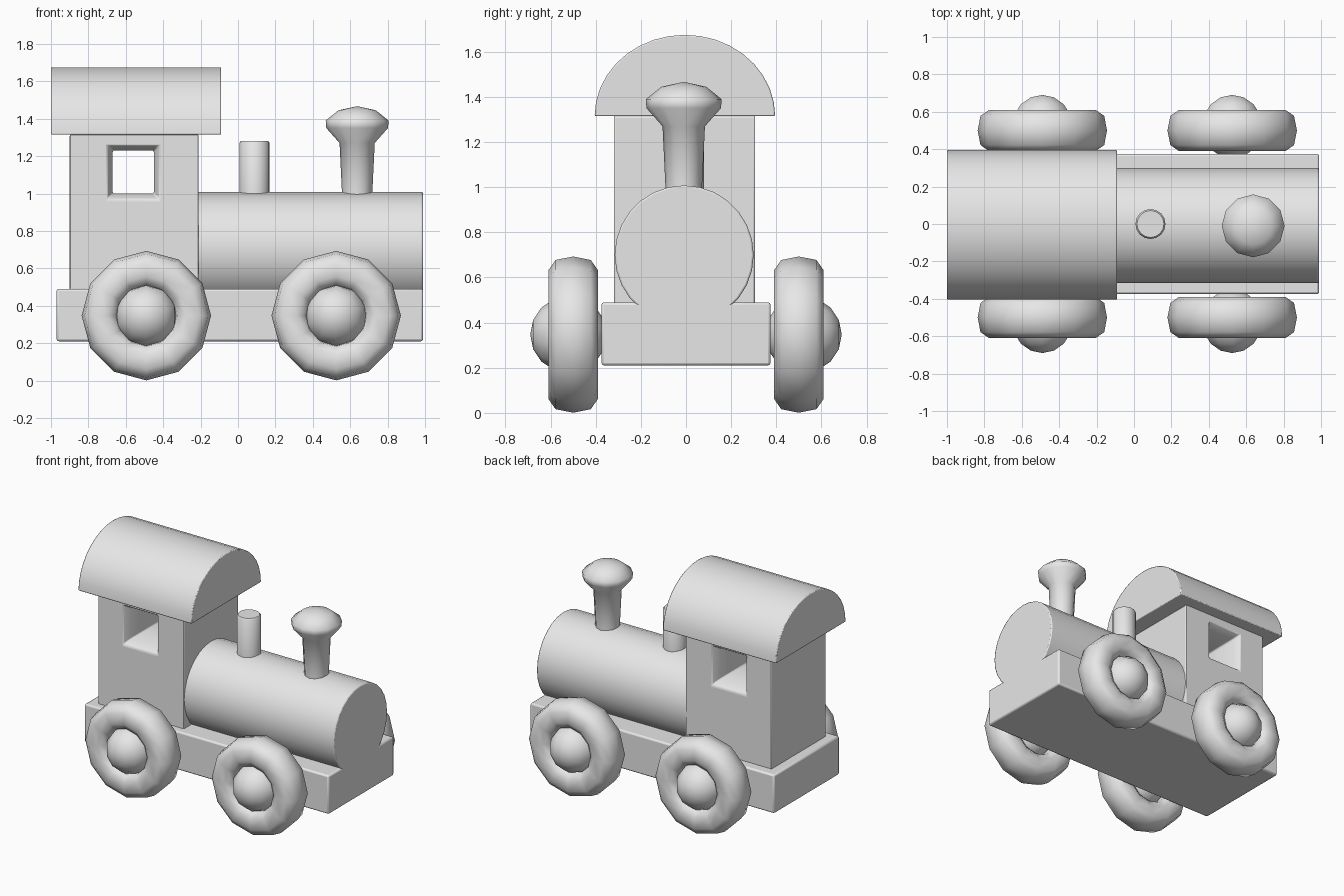
import bpy, bmesh, math
from mathutils import Matrix, Vector

old = bpy.data.objects.get("Cube")
if old:
    bpy.data.objects.remove(old, do_unlink=True)

grey = bpy.data.materials.new("plain_grey")
grey.use_nodes = True
grey.diffuse_color = (0.8, 0.8, 0.8, 1)
grey.node_tree.nodes["Principled BSDF"].inputs["Base Color"].default_value = (0.8, 0.8, 0.8, 1)


def finish(name, bm, angle=40, bevel=0.0):
    """Turn a bmesh into a shaded object, with optional softened edges."""
    bmesh.ops.recalc_face_normals(bm, faces=bm.faces)
    mesh = bpy.data.meshes.new(name)
    bm.to_mesh(mesh)
    bm.free()
    mesh.materials.append(grey)
    obj = bpy.data.objects.new(name, mesh)
    bpy.context.collection.objects.link(obj)
    bpy.ops.object.select_all(action='DESELECT')
    obj.select_set(True)
    bpy.context.view_layer.objects.active = obj
    bpy.ops.object.shade_smooth_by_angle(angle=math.radians(angle))
    if bevel:
        mod = obj.modifiers.new("soft_edges", 'BEVEL')
        mod.width = bevel
        mod.segments = 2
        mod.limit_method = 'ANGLE'
        mod.angle_limit = math.radians(50)
    return obj


def box(lo, hi):
    bm = bmesh.new()
    bmesh.ops.create_cube(bm, size=1)
    lo, hi = Vector(lo), Vector(hi)
    for v in bm.verts:
        v.co = Vector([lo[i] + (v.co[i] + 0.5) * (hi[i] - lo[i]) for i in range(3)])
    return bm


def lathe(profile, centre, steps):
    """Spin (radius, height) points round a vertical axis."""
    bm = bmesh.new()
    verts = [bm.verts.new((r, 0, z)) for r, z in profile]
    edges = [bm.edges.new(pair) for pair in zip(verts, verts[1:])]
    bmesh.ops.spin(bm, geom=verts + edges, cent=(0, 0, 0), axis=(0, 0, 1),
                   angle=math.tau, steps=steps)
    bmesh.ops.remove_doubles(bm, verts=bm.verts, dist=0.0005)
    bmesh.ops.translate(bm, verts=bm.verts, vec=centre)
    return bm


def extrude_x(outline, x0, x1):
    """Extrude a (y, z) outline along x."""
    bm = bmesh.new()
    face = bm.faces.new([bm.verts.new((x0, y, z)) for y, z in outline])
    ext = bmesh.ops.extrude_face_region(bm, geom=[face])
    for v in ext["geom"]:
        if isinstance(v, bmesh.types.BMVert):
            v.co.x = x1
    # keep the starting cap closed
    if not any(all(abs(v.co.x - x0) < 1e-6 for v in f.verts) for f in bm.faces):
        bmesh.ops.holes_fill(bm, edges=bm.edges)
    return bm


def arc(cy, cz, ry, rz, start, end, count):
    angles = [start + (end - start) * i / count for i in range(count + 1)]
    return [(cy + ry * math.cos(a), cz + rz * math.sin(a)) for a in angles]


# Chassis
finish("chassis", box((-0.97, -0.375, 0.21), (0.99, 0.375, 0.49)), bevel=0.012)

# Cab with a flared window running through both sides
bm = box((-0.9, -0.32, 0.48), (-0.21, 0.305, 1.315))
bm.normal_update()
loops = []
for face in [f for f in bm.faces if abs(f.normal.y) > 0.9]:
    side = 1 if face.normal.y > 0 else -1
    for grow, depth in ((0.03, 0.0), (0.0, 0.05)):
        bmesh.ops.inset_region(bm, faces=[face], thickness=0.1)
        mid = face.calc_center_median()
        for v in face.verts:
            sx = 1 if v.co.x > mid.x else -1
            sz = 1 if v.co.z > mid.z else -1
            v.co.x = -0.56 + sx * (0.11 + grow)
            v.co.z = 1.115 + sz * (0.115 + grow)
            v.co.y -= side * depth
    loops += list(face.edges)
    bmesh.ops.delete(bm, geom=[face], context='FACES_ONLY')
bmesh.ops.bridge_loops(bm, edges=loops)
finish("cab", bm, bevel=0.008)

# Roof
finish("roof", extrude_x(arc(-0.005, 1.315, 0.4, 0.36, 0, math.pi, 18), -1.0, -0.09), bevel=0.006)

# Boiler
finish("boiler", extrude_x(arc(-0.008, 0.7, 0.308, 0.308, 0, math.tau, 28)[:-1], -0.22, 0.99), bevel=0.008)

# Steam dome and chimney
finish("steam_dome", lathe([(0, 0.95), (0.08, 0.95), (0.08, 1.272), (0.072, 1.282), (0, 1.282)],
                           (0.088, 0, 0), 16))
finish("chimney", lathe([(0, 0.95), (0.08, 0.95), (0.082, 1.02), (0.094, 1.27), (0.165, 1.35),
                         (0.168, 1.39), (0.1, 1.445), (0, 1.467)], (0.637, -0.01, 0), 12), angle=60)

# Wheels: a chunky rounded ring round a ball hub
for x, place in ((-0.49, "rear"), (0.525, "front")):
    for side, hand in ((1, "left"), (-1, "right")):
        ring = [(0.248 + 0.098 * math.copysign(abs(math.cos(a)) ** 0.8, math.cos(a)),
                 0.113 * math.copysign(abs(math.sin(a)) ** 0.7, math.sin(a)))
                for a in (math.tau * i / 10 for i in range(11))]
        turn = Matrix.Translation((x, side * 0.5, 0.347)) @ Matrix.Rotation(math.pi / 2, 4, 'X')
        bm = lathe(ring, (0, 0, 0), 12)
        bmesh.ops.transform(bm, matrix=turn, verts=bm.verts)
        finish(f"{place}_{hand}_wheel", bm, angle=70)

        bm = bmesh.new()
        bmesh.ops.create_uvsphere(bm, u_segments=10, v_segments=8, radius=0.17)
        bmesh.ops.transform(bm, matrix=Matrix.Translation((0, side * 0.02, 0)) @ turn, verts=bm.verts)
        finish(f"{place}_{hand}_hub", bm, angle=70)
